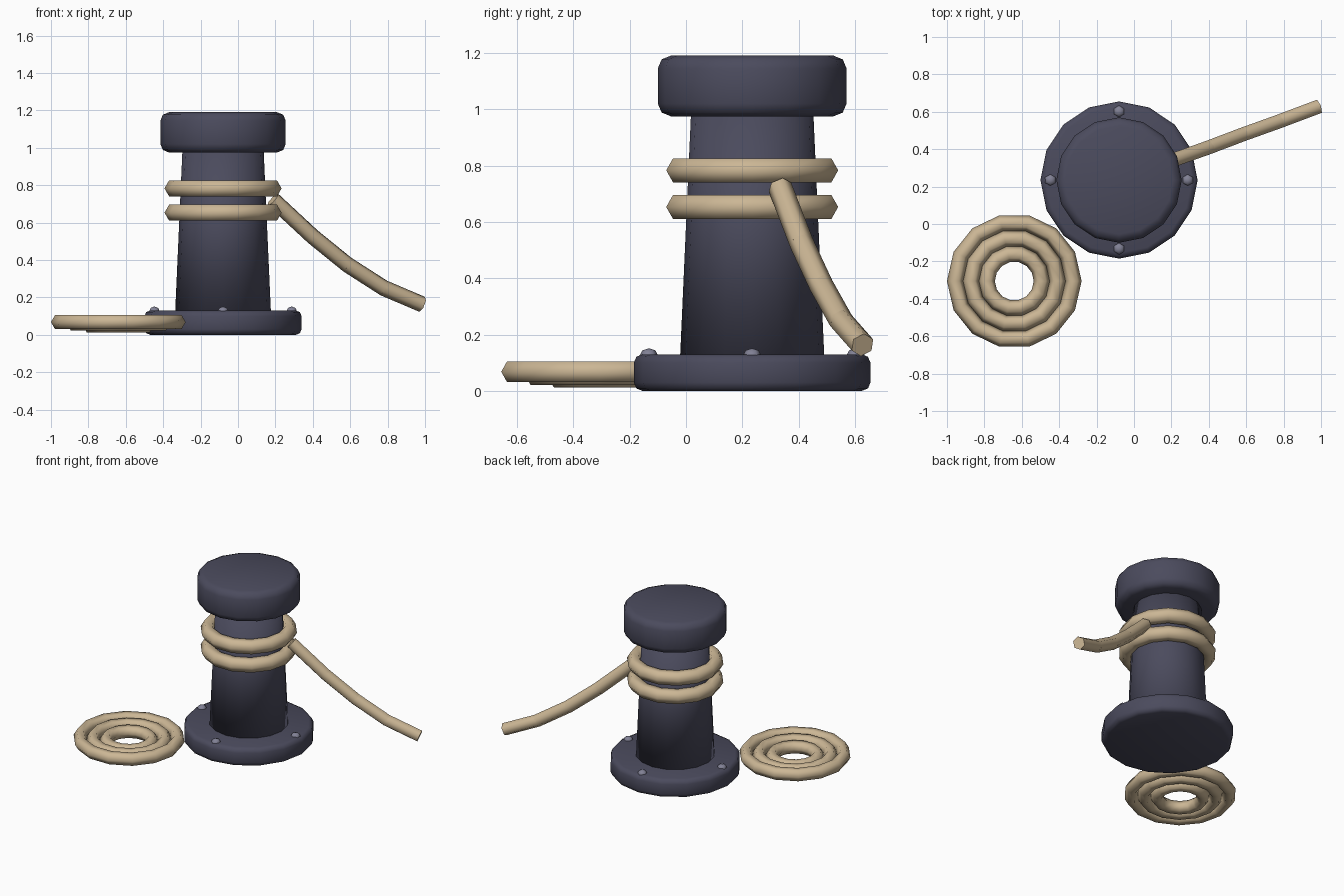
import bpy, math
from mathutils import Vector

cube = bpy.data.objects.get("Cube")
if cube:
    bpy.data.objects.remove(cube, do_unlink=True)

CX, CY = -0.08, 0.235


def make_material(name, rgb):
    mat = bpy.data.materials.new(name)
    mat.use_nodes = True
    mat.diffuse_color = (*rgb, 1)
    mat.node_tree.nodes["Principled BSDF"].inputs["Base Color"].default_value = (*rgb, 1)
    return mat


iron = make_material("dark iron", (0.07, 0.07, 0.11))
steel = make_material("bolt steel", (0.22, 0.22, 0.30))
hemp = make_material("hemp rope", (0.60, 0.47, 0.30))


def finish(name, mat, smooth=True):
    obj = bpy.context.object
    obj.name = name
    obj.data.materials.append(mat)
    if smooth:
        bpy.ops.object.shade_smooth()
    return obj


def drum(name, radius, bottom, top, bevel):
    bpy.ops.mesh.primitive_cylinder_add(vertices=16, radius=radius, depth=top - bottom,
                                        location=(CX, CY, (bottom + top) / 2))
    obj = finish(name, iron)
    mod = obj.modifiers.new("rounded rim", 'BEVEL')
    mod.width = bevel
    mod.segments = 2
    mod.limit_method = 'ANGLE'
    mod.angle_limit = math.radians(40)
    return obj


def rope_ring(name, x, y, z, major, minor):
    bpy.ops.mesh.primitive_torus_add(major_segments=14, minor_segments=6, major_radius=major,
                                     minor_radius=minor, location=(x, y, z))
    return finish(name, hemp)


# Bollard: base flange, tapered column, head
drum("base_flange", 0.42, 0, 0.13, 0.03)
bpy.ops.mesh.primitive_cone_add(vertices=16, radius1=0.256, radius2=0.217, depth=0.87,
                                location=(CX, CY, 0.555))
finish("column", iron)
drum("head", 0.335, 0.975, 1.19, 0.045)

# Bolts around the flange
for i in range(4):
    a = i * math.pi / 2
    bpy.ops.mesh.primitive_uv_sphere_add(
        segments=6, ring_count=4, radius=0.033,
        location=(CX + 0.367 * math.cos(a), CY + 0.367 * math.sin(a), 0.125))
    finish(f"bolt_{i + 1}", steel).scale.z = 0.8

# Rope turns around the column
for i in range(2):
    rope_ring(f"rope_wrap_{i + 1}", CX, CY, 0.653 + 0.13 * i, 0.264, 0.049)

# Flat coil of rope on the ground
for i in range(3):
    rope_ring(f"rope_coil_{i + 1}", -0.64, -0.305, 0.068 - 0.009 * i, 0.317 - 0.085 * i, 0.043)

# Sagging loose end, in short straight lengths
path = [Vector(p) for p in ((0.19, 0.335, 0.72), (0.40, 0.41, 0.525), (0.585, 0.48, 0.375),
                            (0.78, 0.55, 0.25), (0.98, 0.625, 0.165))]
for i, (a, b) in enumerate(zip(path, path[1:])):
    d = b - a
    bpy.ops.mesh.primitive_cylinder_add(vertices=6, radius=0.043, depth=d.length + 0.01,
                                        location=(a + b) / 2,
                                        rotation=d.to_track_quat('Z', 'Y').to_euler())
    finish(f"rope_tail_{i + 1}", hemp, False)
    bpy.ops.object.shade_smooth_by_angle(angle=math.radians(65))
